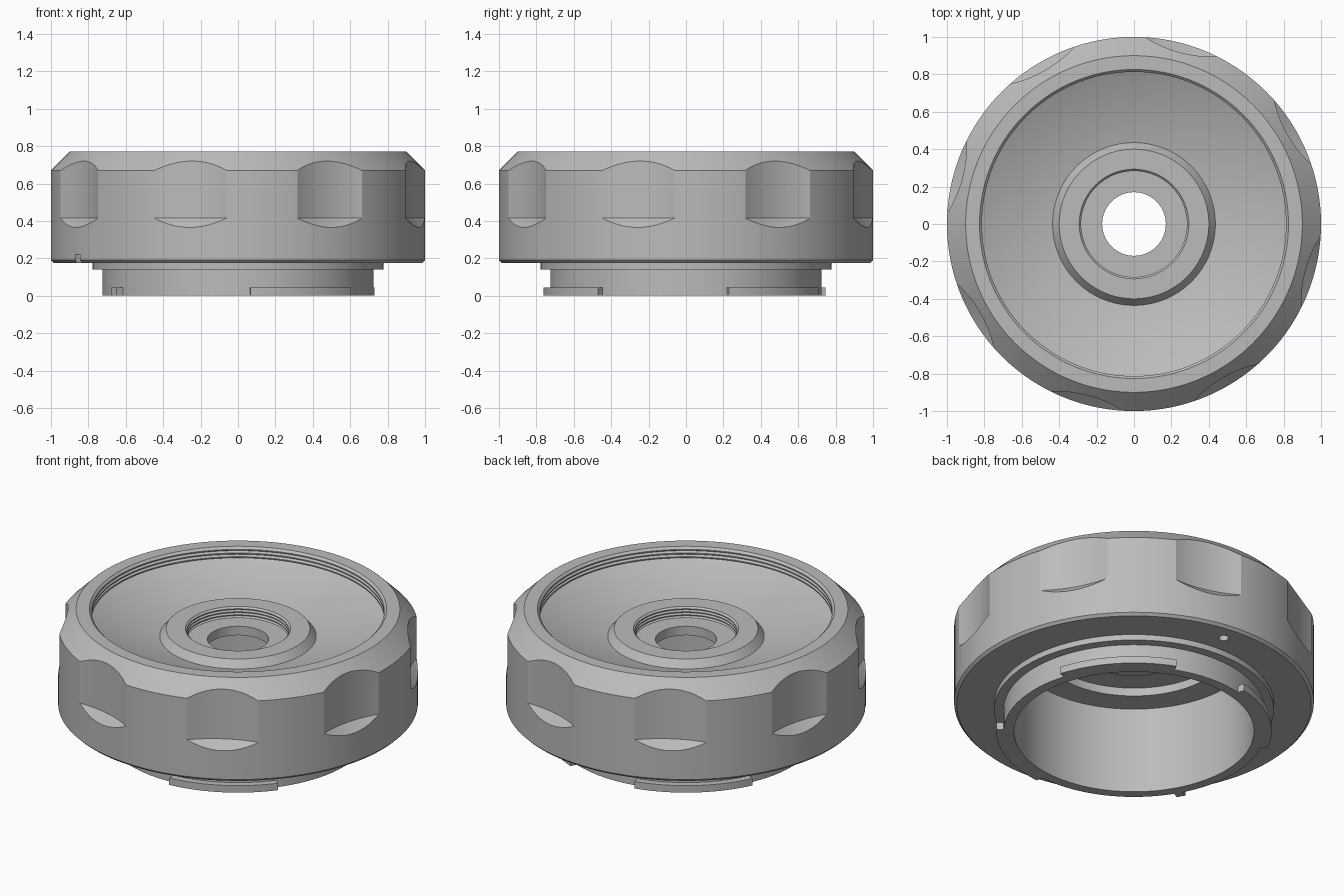
import bpy, bmesh
from math import radians, cos, sin
from mathutils import Matrix, Vector

cube = bpy.data.objects.get("Cube")
if cube:
    bpy.data.objects.remove(cube, do_unlink=True)

grey = bpy.data.materials.new("satin_grey")
grey.use_nodes = True
grey.diffuse_color = (0.5, 0.5, 0.5, 1)
grey.node_tree.nodes["Principled BSDF"].inputs["Base Color"].default_value = grey.diffuse_color


def finish(name, bm):
    """Turn a bmesh into a grey object."""
    bmesh.ops.remove_doubles(bm, verts=bm.verts, dist=1e-5)
    bmesh.ops.recalc_face_normals(bm, faces=bm.faces)
    mesh = bpy.data.meshes.new(name)
    bm.to_mesh(mesh)
    bm.free()
    mesh.materials.append(grey)
    obj = bpy.data.objects.new(name, mesh)
    bpy.context.collection.objects.link(obj)
    return obj


def lathe(name, points, closed=True, steps=192, angle=360, start=0):
    """Spin an (r, z) profile about z; part turns get end caps."""
    bm = bmesh.new()
    verts = [bm.verts.new((r * cos(radians(start)), r * sin(radians(start)), z)) for r, z in points]
    edges = [bm.edges.new(pair) for pair in zip(verts, verts[1:])]
    if closed:
        edges.append(bm.edges.new((verts[-1], verts[0])))
    result = bmesh.ops.spin(bm, geom=verts + edges, cent=(0, 0, 0), axis=(0, 0, 1),
                            angle=radians(angle), steps=steps)
    if angle < 360:
        last = [e for e in result["geom_last"] if isinstance(e, bmesh.types.BMEdge)]
        bmesh.ops.contextual_create(bm, geom=edges)
        bmesh.ops.contextual_create(bm, geom=last)
    return finish(name, bm)


def box(name, size, r, z, angle):
    """Block (radial, tangential, height) set at a radius and bearing."""
    bm = bmesh.new()
    matrix = (Matrix.Rotation(radians(angle), 4, "Z") @ Matrix.Translation((r, 0, z))
              @ Matrix.Diagonal((*size, 1)))
    bmesh.ops.create_cube(bm, size=1, matrix=matrix)
    return finish(name, bm)


def cut(target, cutter):
    cutter.hide_render = True
    bpy.context.view_layer.update()
    mod = target.modifiers.new("cut", "BOOLEAN")
    mod.operation, mod.solver, mod.object = "DIFFERENCE", "EXACT", cutter
    bpy.context.view_layer.objects.active = target
    bpy.ops.object.modifier_apply(modifier=mod.name)
    bpy.data.objects.remove(cutter, do_unlink=True)


def thread(r, top, bottom, turns, depth):
    """Descending zigzag of thread ridges."""
    pitch = (top - bottom) / turns
    pts = []
    for i in range(turns):
        z = top - i * pitch
        pts += [(r, z), (r, z - pitch * 0.3), (r + depth, z - pitch * 0.6)]
    return pts + [(r, bottom)]


# Main housing: grip, dish, threaded boss, bore and flange in one section
outer = [(0.667, 0), (0.725, 0), (0.725, 0.14), (0.778, 0.14), (0.778, 0.175),
         (0.985, 0.175), (1, 0.19), (1, 0.67), (0.9, 0.77), (0.826, 0.77)]
boss = [(0.435, 0.605), (0.4, 0.65), (0.293, 0.65)]
inside = [(0.17, 0.585), (0.17, 0.53), (0.3, 0.53), (0.3, 0.58),
          (0.52, 0.58), (0.52, 0.53), (0.667, 0.53)]
housing = lathe("housing", outer + thread(0.813, 0.757, 0.69, 3, 0.012) + boss
                + thread(0.283, 0.64, 0.585, 3, 0.01) + inside)

# Eight concave finger scallops with sloping lower ledges
for i in range(8):
    a = radians(30 + 45 * i)
    scallop = lathe("scallop_cutter", [(0, 0.345), (0.61, 0.345), (0.68, 0.415),
                                       (0.68, 0.9), (0, 0.9)], closed=False, steps=160)
    scallop.data.transform(Matrix.Translation(Vector((1.63 * cos(a), 1.63 * sin(a), 0))))
    cut(housing, scallop)

# Index notch, dimple under the grip and spanner slots inside
cut(housing, box("notch_cutter", (0.08, 0.05, 0.1), 1, 0.17, 211))
dimple = lathe("dimple_cutter", [(0, 0.1), (0.028, 0.1), (0.028, 0.23), (0, 0.23)],
               closed=False, steps=32)
dimple.data.transform(Matrix.Translation((0.89 * cos(radians(84)), 0.89 * sin(radians(84)), 0)))
cut(housing, dimple)
for bearing in (284, 320):
    cut(housing, box("slot_cutter", (0.1, 0.045, 0.08), 0.53, 0.53, bearing))

# Bayonet tabs and stop pin round the mount sleeve
parts = [housing]
for name, start, end in (("bayonet_tab_front", -85, -38), ("bayonet_tab_left", 17.5, 68),
                         ("bayonet_tab_back", 103, 154), ("stop_pin", 208, 212)):
    parts.append(lathe(name, [(0.71, 0), (0.765, 0), (0.765, 0.043), (0.71, 0.043)],
                       steps=24, angle=end - start, start=start))

bpy.ops.object.select_all(action="DESELECT")
for part in parts:
    part.select_set(True)
bpy.context.view_layer.objects.active = housing
bpy.ops.object.shade_smooth_by_angle(angle=radians(25))
